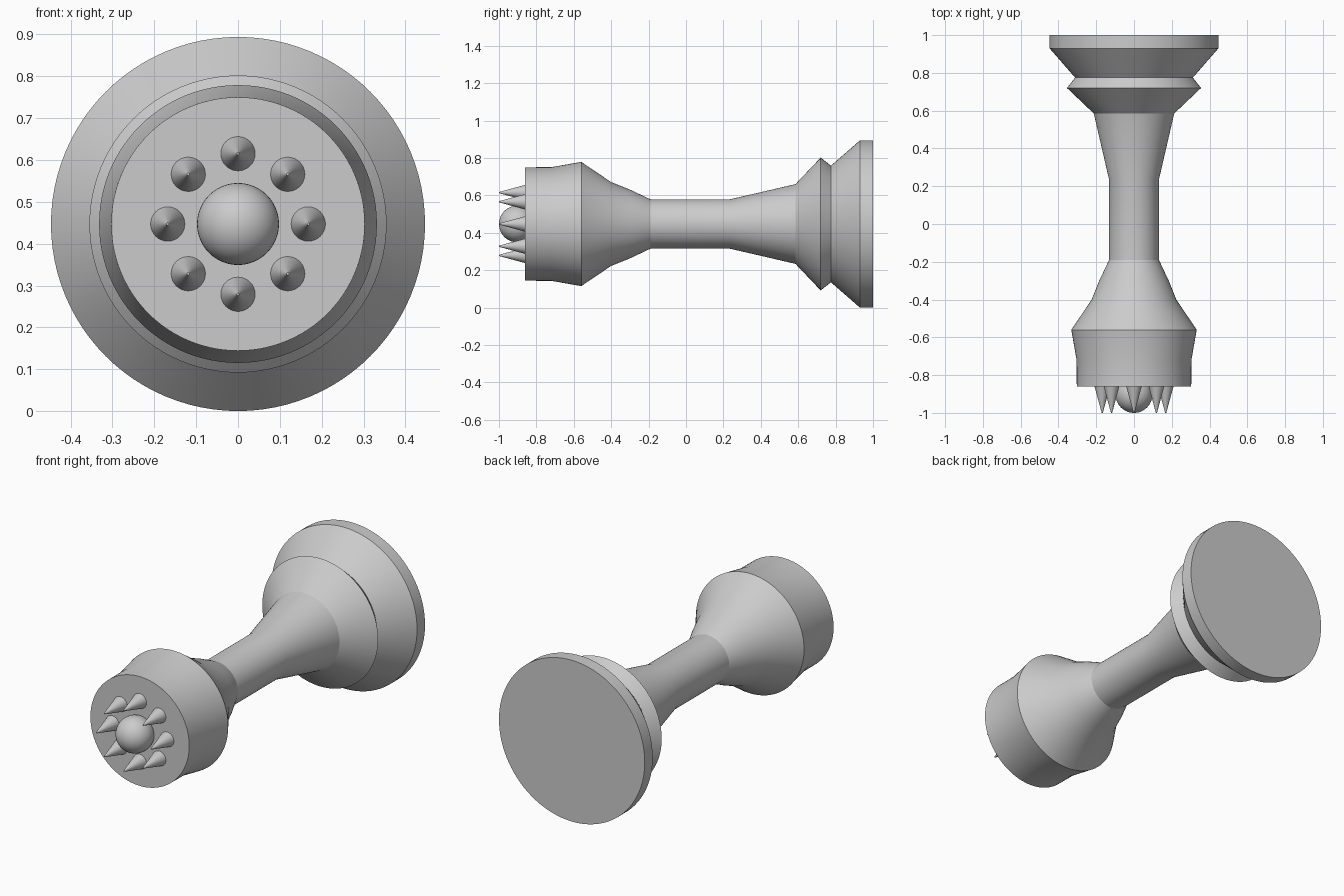
import bpy, bmesh, math
from mathutils import Matrix

if "Cube" in bpy.data.objects:
    bpy.data.objects.remove(bpy.data.objects["Cube"])

CZ = 0.447  # height of the turning axis, which runs along y


def finish(bm, name):
    bmesh.ops.recalc_face_normals(bm, faces=bm.faces)
    mesh = bpy.data.meshes.new(name)
    bm.to_mesh(mesh)
    bm.free()
    ob = bpy.data.objects.new(name, mesh)
    bpy.context.collection.objects.link(ob)
    bpy.ops.object.select_all(action='DESELECT')
    ob.select_set(True)
    bpy.context.view_layer.objects.active = ob
    bpy.ops.object.shade_smooth_by_angle(angle=math.radians(20))
    return ob


def lathe(name, profile, n=96):
    """Turn (y, radius) pairs around the axis and cap both ends."""
    bm = bmesh.new()
    rings = []
    for y, r in profile:
        rings.append([bm.verts.new((r * math.cos(2 * math.pi * i / n), y,
                                    CZ + r * math.sin(2 * math.pi * i / n)))
                      for i in range(n)])
    for a, b in zip(rings, rings[1:]):
        for i in range(n):
            j = (i + 1) % n
            bm.faces.new((a[i], a[j], b[j], b[i]))
    bm.faces.new(rings[0])
    bm.faces.new(rings[-1])
    return finish(bm, name)


# turned body: front head, neck, shaft, flare, collar and rear disc
lathe("turned_body", [
    (-0.86, 0.303), (-0.72, 0.304), (-0.56, 0.332), (-0.40, 0.224),
    (-0.30, 0.184), (-0.19, 0.132), (0.235, 0.132), (0.585, 0.213),
    (0.72, 0.355), (0.775, 0.312), (0.93, 0.447), (1.0, 0.447)])

# central ball half sunk into the front face
bm = bmesh.new()
bmesh.ops.create_uvsphere(
    bm, u_segments=48, v_segments=24, radius=0.098,
    matrix=Matrix.Translation((0, -0.902, CZ)) @ Matrix.Rotation(math.pi / 2, 4, 'X'))
finish(bm, "front_ball")

# ring of eight forward-pointing spikes
for k in range(8):
    a = k * math.pi / 4
    bm = bmesh.new()
    bmesh.ops.create_cone(
        bm, cap_ends=True, segments=32, radius1=0.041, radius2=0.003, depth=0.14,
        matrix=Matrix.Translation((0.168 * math.cos(a), -0.93, CZ + 0.168 * math.sin(a)))
        @ Matrix.Rotation(math.pi / 2, 4, 'X'))
    finish(bm, f"spike_{k + 1}")
